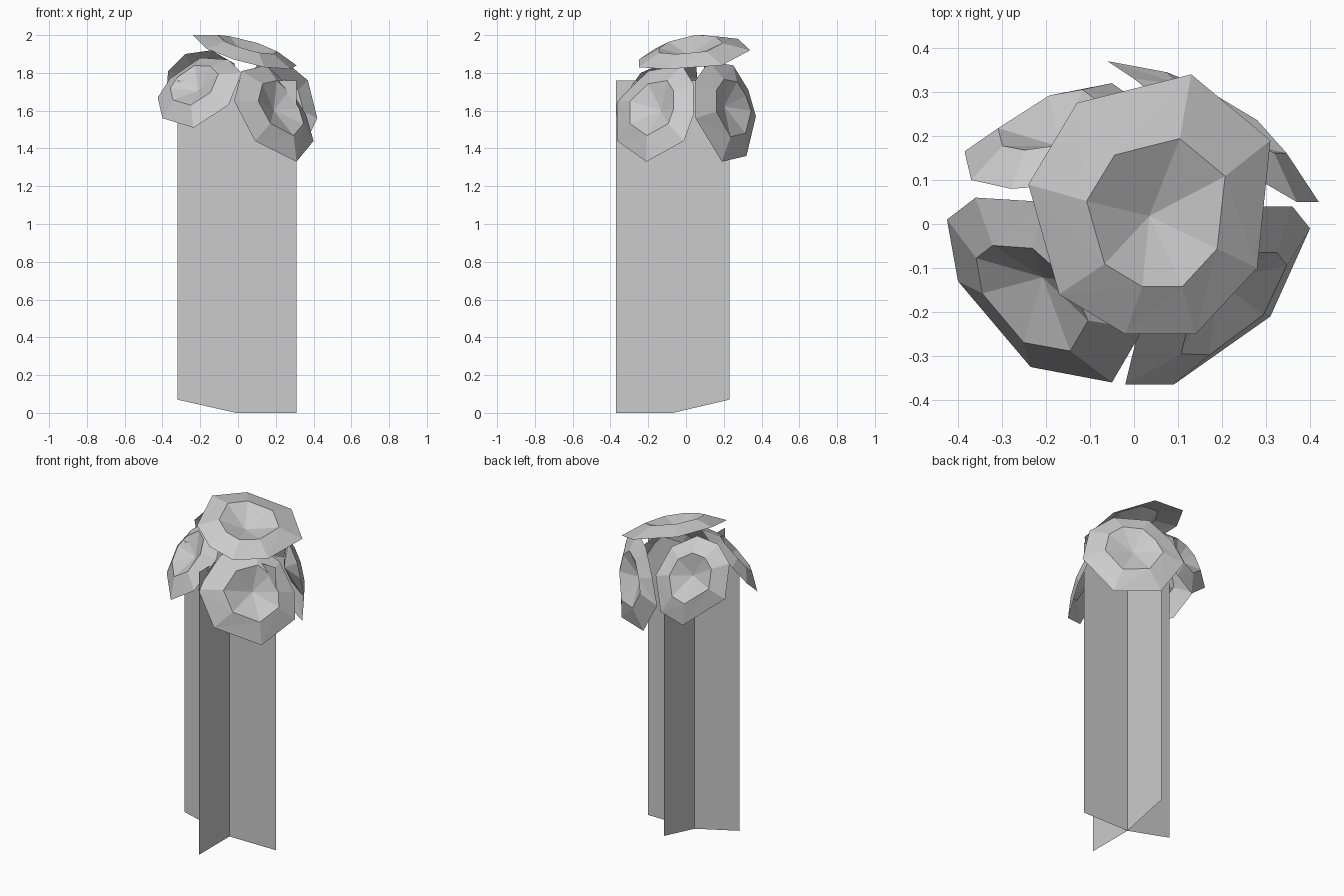
import bpy
import bmesh
from mathutils import Vector

if "Cube" in bpy.data.objects:
    bpy.data.objects.remove(bpy.data.objects["Cube"])


def finish(name, bm):
    mesh = bpy.data.meshes.new(name)
    bm.to_mesh(mesh)
    bm.free()
    obj = bpy.data.objects.new(name, mesh)
    bpy.context.collection.objects.link(obj)
    return obj


# Trunk: four flat vanes meeting on one upright axis
def trunk():
    bm = bmesh.new()
    cx, cy, top = -0.01, -0.07, 1.76
    low = bm.verts.new((cx, cy, 0))
    high = bm.verts.new((cx, cy, top))
    for x, y, base in ((0.31, cy, 0), (cx, 0.23, 0.07), (-0.32, cy, 0.07), (cx, -0.37, 0)):
        a = bm.verts.new((x, y, base))
        b = bm.verts.new((x, y, top))
        bm.faces.new((low, a, b, high))
    return finish("trunk", bm)


# Leaf clump: irregular rim, raised crown ring and a dented middle
def clump(name, rim, crown=0.57, rise=0.05, dent=0.06):
    pts = [Vector(p) for p in rim]
    mid = sum(pts, Vector()) / len(pts)
    normal = Vector()
    for p, q in zip(pts, pts[1:] + pts[:1]):
        normal += (p - mid).cross(q - mid)
    normal.normalize()
    if normal.dot(mid - Vector((0, 0, 1.5))) < 0:
        normal.negate()
        pts.reverse()
    bm = bmesh.new()
    outer = [bm.verts.new(p) for p in pts]
    inner = [bm.verts.new(mid + (p - mid) * crown
                          + normal * (rise - crown * normal.dot(p - mid) * 0.5))
             for p in pts]
    pit = bm.verts.new(mid + normal * (rise - dent))
    n = len(pts)
    for i in range(n):
        j = (i + 1) % n
        bm.faces.new((outer[i], outer[j], inner[j]))
        bm.faces.new((outer[i], inner[j], inner[i]))
        bm.faces.new((inner[i], inner[j], pit))
    return finish(name, bm)


trunk()

# Crown of foliage: one clump on top and four around the sides
clump("top_leaves", [
    (-0.24, 0.09, 2.0), (-0.13, 0.275, 1.98), (0.13, 0.34, 1.92), (0.31, 0.19, 1.84),
    (0.28, -0.10, 1.82), (0.14, -0.25, 1.83), (-0.02, -0.25, 1.87), (-0.17, -0.16, 1.93)])
clump("front_right_leaves", [
    (0.31, -0.21, 1.33), (0.40, -0.01, 1.44), (0.36, 0.04, 1.58), (0.26, 0.04, 1.74),
    (0.15, -0.02, 1.84), (0.02, -0.20, 1.81), (-0.02, -0.365, 1.65), (0.09, -0.365, 1.44)])
clump("front_left_leaves", [
    (-0.425, 0.01, 1.67), (-0.40, -0.13, 1.56), (-0.235, -0.325, 1.51), (-0.05, -0.36, 1.63),
    (0.02, -0.24, 1.80), (-0.05, -0.08, 1.87), (-0.20, 0.05, 1.88), (-0.36, 0.06, 1.77)])
clump("back_right_leaves", [
    (0.42, 0.05, 1.56), (0.31, 0.19, 1.33), (0.07, 0.32, 1.36), (-0.06, 0.37, 1.57),
    (0.0, 0.33, 1.71), (0.10, 0.25, 1.84), (0.25, 0.12, 1.86), (0.37, 0.05, 1.76)])
clump("back_left_leaves", [
    (-0.385, 0.165, 1.62), (-0.18, 0.29, 1.45), (-0.05, 0.32, 1.51), (0.02, 0.27, 1.70),
    (-0.02, 0.17, 1.85), (-0.14, 0.09, 1.92), (-0.28, 0.08, 1.90), (-0.37, 0.10, 1.81)])
